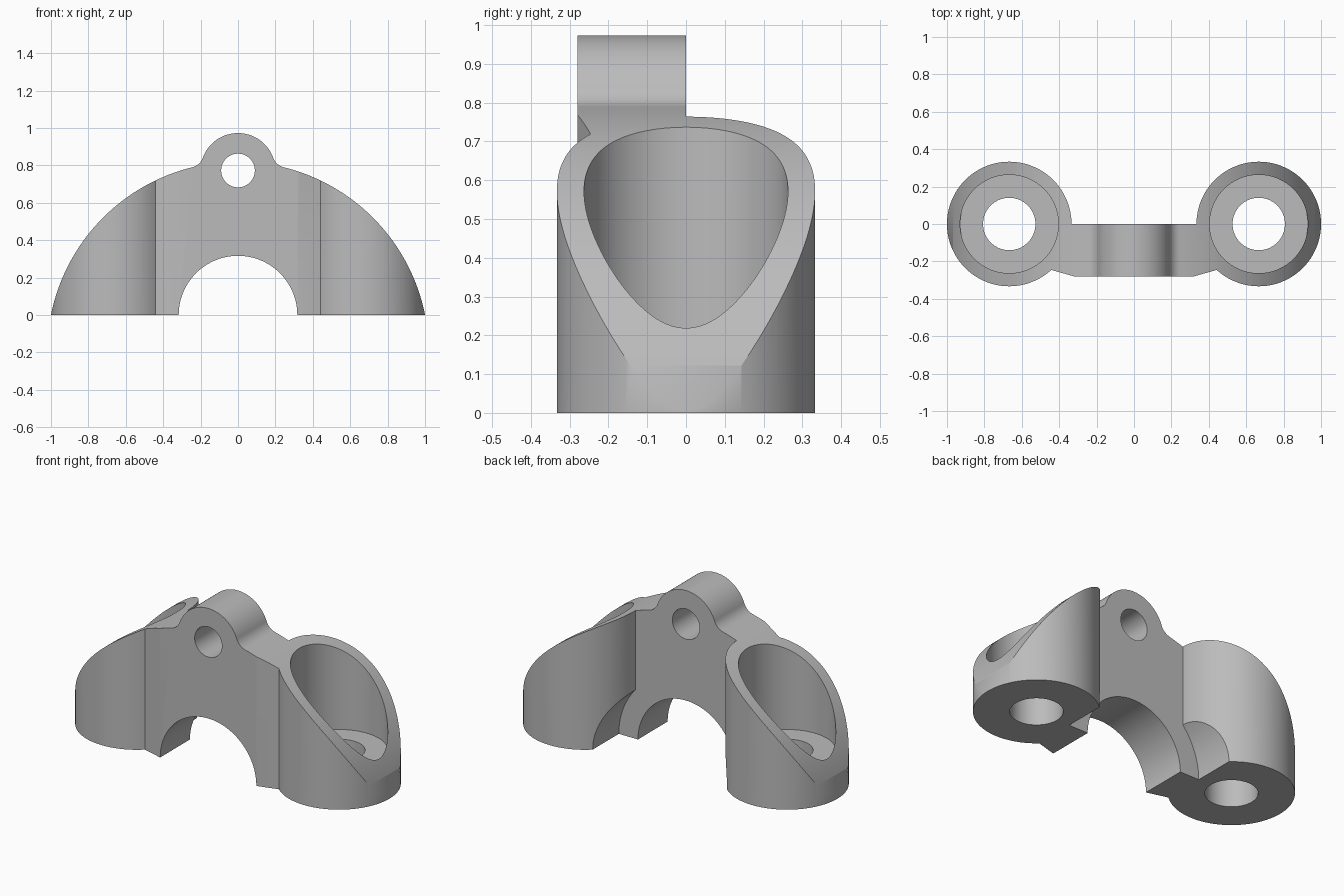
import bpy
import bmesh
import math
from mathutils import Vector

cube = bpy.data.objects.get("Cube")
if cube:
    bpy.data.objects.remove(cube, do_unlink=True)

DOME_Z, DOME_R = -0.2, 1.02        # large arc over the whole bracket
EYE_Z, EYE_R, FILLET = 0.773, 0.2, 0.08
POST_X, POST_R = 0.667, 0.333
WEB_FRONT = -0.28

grey = bpy.data.materials.new("grey_metal")
grey.use_nodes = True
grey.diffuse_color = (0.5, 0.5, 0.5, 1)
grey.node_tree.nodes["Principled BSDF"].inputs["Base Color"].default_value = (0.5, 0.5, 0.5, 1)


def prism(name, points, offset):
    """Closed solid made by extruding a planar outline along offset."""
    bm = bmesh.new()
    face = bm.faces.new([bm.verts.new(p) for p in points])
    swept = bmesh.ops.extrude_face_region(bm, geom=[face])["geom"]
    moved = [v for v in swept if isinstance(v, bmesh.types.BMVert)]
    bmesh.ops.translate(bm, verts=moved, vec=Vector(offset))
    bmesh.ops.recalc_face_normals(bm, faces=bm.faces)
    mesh = bpy.data.meshes.new(name)
    bm.to_mesh(mesh)
    bm.free()
    mesh.materials.append(grey)
    obj = bpy.data.objects.new(name, mesh)
    bpy.context.collection.objects.link(obj)
    return obj


def arc(cx, cy, r, start, end, count):
    return [(cx + r * math.cos(start + (end - start) * i / count),
             cy + r * math.sin(start + (end - start) * i / count))
            for i in range(count + 1)]


def upright_cylinder(name, x, r, z0, z1):
    ring = arc(x, 0, r, 0, math.tau, 128)[:-1]
    return prism(name, [(px, py, z0) for px, py in ring], (0, 0, z1 - z0))


def cross_cylinder(name, z, r, y0, y1):
    ring = arc(0, z, r, 0, math.tau, 128)[:-1]
    return prism(name, [(px, y0, pz) for px, pz in ring], (0, y1 - y0, 0))


def combine(target, other, operation):
    mod = target.modifiers.new(operation.lower(), "BOOLEAN")
    mod.operation = operation
    mod.solver = "EXACT"
    mod.object = other
    bpy.context.view_layer.objects.active = target
    bpy.ops.object.modifier_apply(modifier=mod.name)
    bpy.data.objects.remove(other, do_unlink=True)


# Web plan, with its front corners angled back into the posts
half = [(0.32, WEB_FRONT), (0.445, -0.245), (POST_X, -0.18), (POST_X, 0)]
plan = half + [(-x, y) for x, y in reversed(half)]
bracket = prism("bracket", [(x, y, -0.1) for x, y in plan], (0, 0, 1.3))

# Round posts
for side in (-1, 1):
    combine(bracket, upright_cylinder("post", side * POST_X, POST_R, -0.15, 1.25), "UNION")

# Front outline: dome, concave fillets and top eye
gap = EYE_Z - DOME_Z
reach = DOME_R + FILLET
height = (gap ** 2 + reach ** 2 - (EYE_R + FILLET) ** 2) / (2 * gap)
fx, fz = math.sqrt(reach ** 2 - height ** 2), DOME_Z + height
dome_angle = math.atan2(height, fx)
eye_angle = math.atan2(fz - EYE_Z, fx)
right = arc(0, DOME_Z, DOME_R, math.asin(-DOME_Z / DOME_R), dome_angle, 64)
right += arc(fx, fz, FILLET, dome_angle - math.pi, eye_angle - math.pi, 12)[1:] \
    if eye_angle > dome_angle else \
    arc(fx, fz, FILLET, dome_angle + math.pi, eye_angle + math.pi, 12)[1:]
right += arc(0, EYE_Z, EYE_R, eye_angle, math.pi / 2, 32)[1:]
outline = right + [(-x, z) for x, z in reversed(right[:-1])]
combine(bracket, prism("outline", [(x, -0.5, z) for x, z in outline], (0, 1, 0)), "INTERSECT")

# Bolt holes and counterbores
for side in (-1, 1):
    combine(bracket, upright_cylinder("bolt_hole", side * POST_X, 0.14, -0.3, 0.5), "DIFFERENCE")
    combine(bracket, upright_cylinder("counterbore", side * POST_X, 0.263, 0.2, 1.4), "DIFFERENCE")

# Eye hole, main arch and wider stepped arch behind the web
combine(bracket, cross_cylinder("eye_hole", EYE_Z, 0.09, -0.6, 0.6), "DIFFERENCE")
combine(bracket, cross_cylinder("arch", 0, 0.317, -0.6, 0.6), "DIFFERENCE")
combine(bracket, cross_cylinder("rear_arch", 0, 0.443, 0, 0.6), "DIFFERENCE")

bpy.ops.object.select_all(action="DESELECT")
bracket.select_set(True)
bpy.context.view_layer.objects.active = bracket
bpy.ops.object.shade_smooth_by_angle(angle=math.radians(30))
